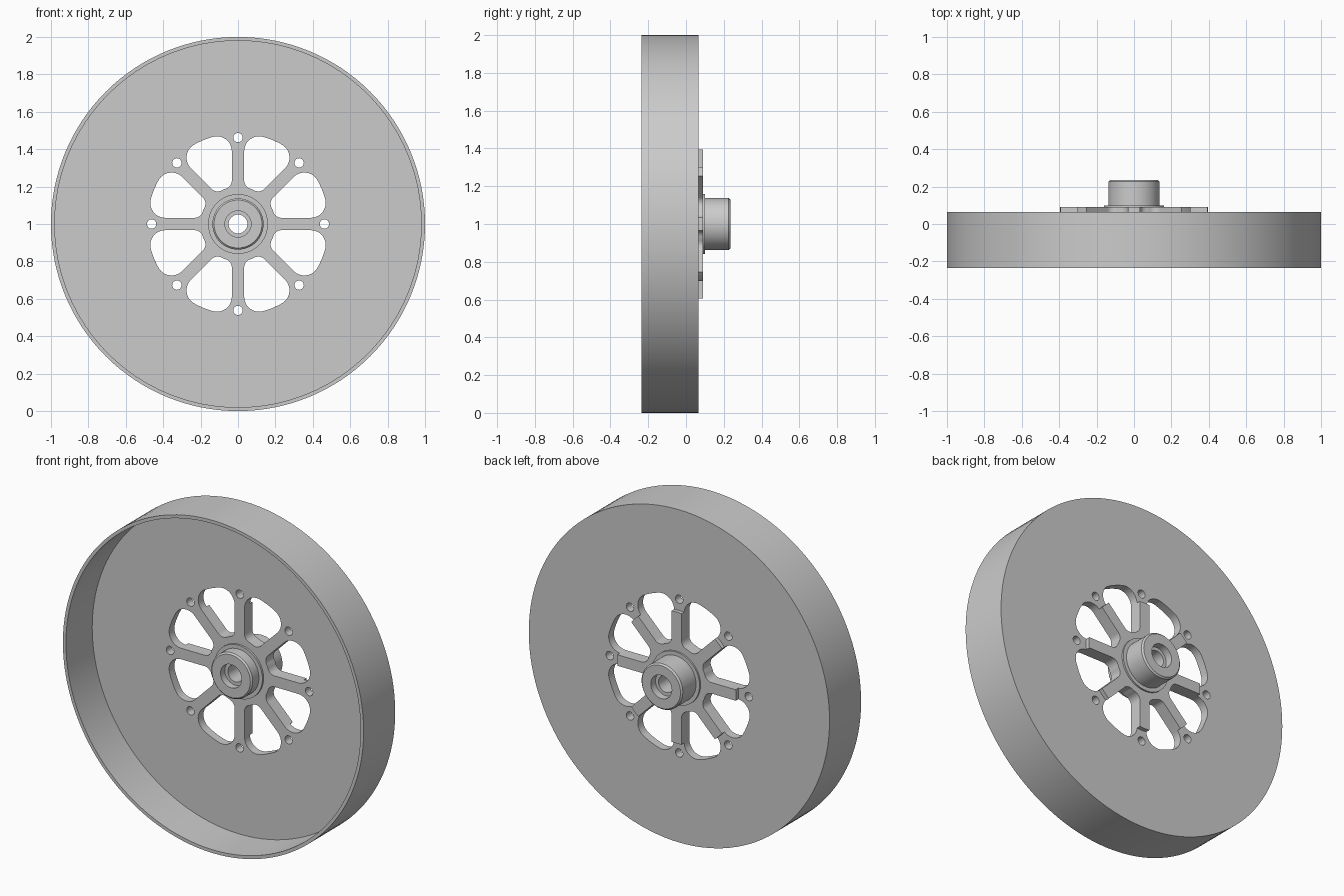
import bpy, bmesh, math
from mathutils import Vector

if "Cube" in bpy.data.objects:
    bpy.data.objects.remove(bpy.data.objects["Cube"])

CENTRE_Z = 1.0
SPOKES = 8


def finish(bm, name):
    bmesh.ops.recalc_face_normals(bm, faces=bm.faces)
    mesh = bpy.data.meshes.new(name)
    bm.to_mesh(mesh)
    bm.free()
    obj = bpy.data.objects.new(name, mesh)
    bpy.context.collection.objects.link(obj)
    obj.location.z = CENTRE_Z
    return obj


def lathe(name, profile, segments):
    """Turn a closed (radius, y) profile around the y axis."""
    bm = bmesh.new()
    rings = []
    for i in range(segments):
        a = 2 * math.pi * i / segments
        rings.append([bm.verts.new((r * math.cos(a), y, r * math.sin(a))) for r, y in profile])
    n = len(profile)
    for i in range(segments):
        p, q = rings[i], rings[(i + 1) % segments]
        for j in range(n):
            k = (j + 1) % n
            bm.faces.new((p[j], p[k], q[k], q[j]))
    return finish(bm, name)


def arc(cx, cz, r, a0, a1, steps):
    return [(cx + r * math.cos(a0 + (a1 - a0) * i / steps),
             cz + r * math.sin(a0 + (a1 - a0) * i / steps)) for i in range(steps + 1)]


def window_outline():
    """Rounded opening between the spoke at 90 degrees and the one at 45."""
    half, r_out, f_out, r_in, f_in = 0.033, 0.485, 0.08, 0.20, 0.045
    mid = math.radians(67.5)
    ox = half + f_out
    oz = math.sqrt((r_out - f_out) ** 2 - ox ** 2)
    ix = half + f_in
    iz = math.sqrt((r_in + f_in) ** 2 - ix ** 2)
    ta, tb = math.atan2(oz, ox), math.atan2(iz, ix)
    side = arc(0, 0, r_in, mid, tb, 3)[:-1]
    side += arc(ix, iz, f_in, tb + math.pi, math.pi, 10)
    side += arc(ox, oz, f_out, math.pi, ta, 12)
    side += arc(0, 0, r_out, ta, mid, 4)[1:]
    # mirror the half outline across the middle line
    c, s = math.cos(2 * mid), math.sin(2 * mid)
    other = [(x * c + z * s, x * s - z * c) for x, z in side[1:-1]]
    return side + other[::-1]


def prism(bm, outline, angle):
    c, s = math.cos(angle), math.sin(angle)
    pts = [(x * c - z * s, x * s + z * c) for x, z in outline]
    front = [bm.verts.new((x, -0.1, z)) for x, z in pts]
    back = [bm.verts.new((x, 0.2, z)) for x, z in pts]
    bm.faces.new(front)
    bm.faces.new(back[::-1])
    for i in range(len(pts)):
        j = (i + 1) % len(pts)
        bm.faces.new((front[i], back[i], back[j], front[j]))


def smooth(obj):
    bpy.ops.object.select_all(action='DESELECT')
    obj.select_set(True)
    bpy.context.view_layer.objects.active = obj
    bpy.ops.object.shade_smooth_by_angle(angle=math.radians(25))


# Open-fronted drum: rim, web and the raised spoke disc on the back
drum = lathe("wheel_drum", [
    (1.0, -0.235), (1.0, 0.065), (0.395, 0.065), (0.395, 0.09),
    (0.12, 0.09), (0.12, 0.015), (0.98, 0.015), (0.98, -0.235)], 128)

# Cutter: windows between the spokes and a bolt hole at each spoke end
bm = bmesh.new()
window = window_outline()
bolt_hole = arc(0, 0.462, 0.025, 0, 2 * math.pi, 24)[:-1]
for i in range(SPOKES):
    prism(bm, window, i * 2 * math.pi / SPOKES)
    prism(bm, bolt_hole, i * 2 * math.pi / SPOKES)
cutter = finish(bm, "window_cutter")
cutter.hide_render = True

cut = drum.modifiers.new("windows", 'BOOLEAN')
cut.operation = 'DIFFERENCE'
cut.solver = 'EXACT'
cut.object = cutter
bpy.context.view_layer.objects.active = drum
drum.select_set(True)
bpy.ops.object.modifier_apply(modifier=cut.name)
bpy.data.objects.remove(cutter, do_unlink=True)

# Hub with flange, chamfered ends and a counterbored shaft hole
hub = lathe("hub", [
    (0.05, -0.025), (0.07, -0.025), (0.07, -0.066), (0.128, -0.066),
    (0.137, -0.057), (0.137, 0.003), (0.16, 0.003), (0.16, 0.10),
    (0.137, 0.10), (0.137, 0.226), (0.128, 0.235), (0.07, 0.235),
    (0.07, 0.19), (0.05, 0.19)], 64)

for part in (drum, hub):
    smooth(part)
